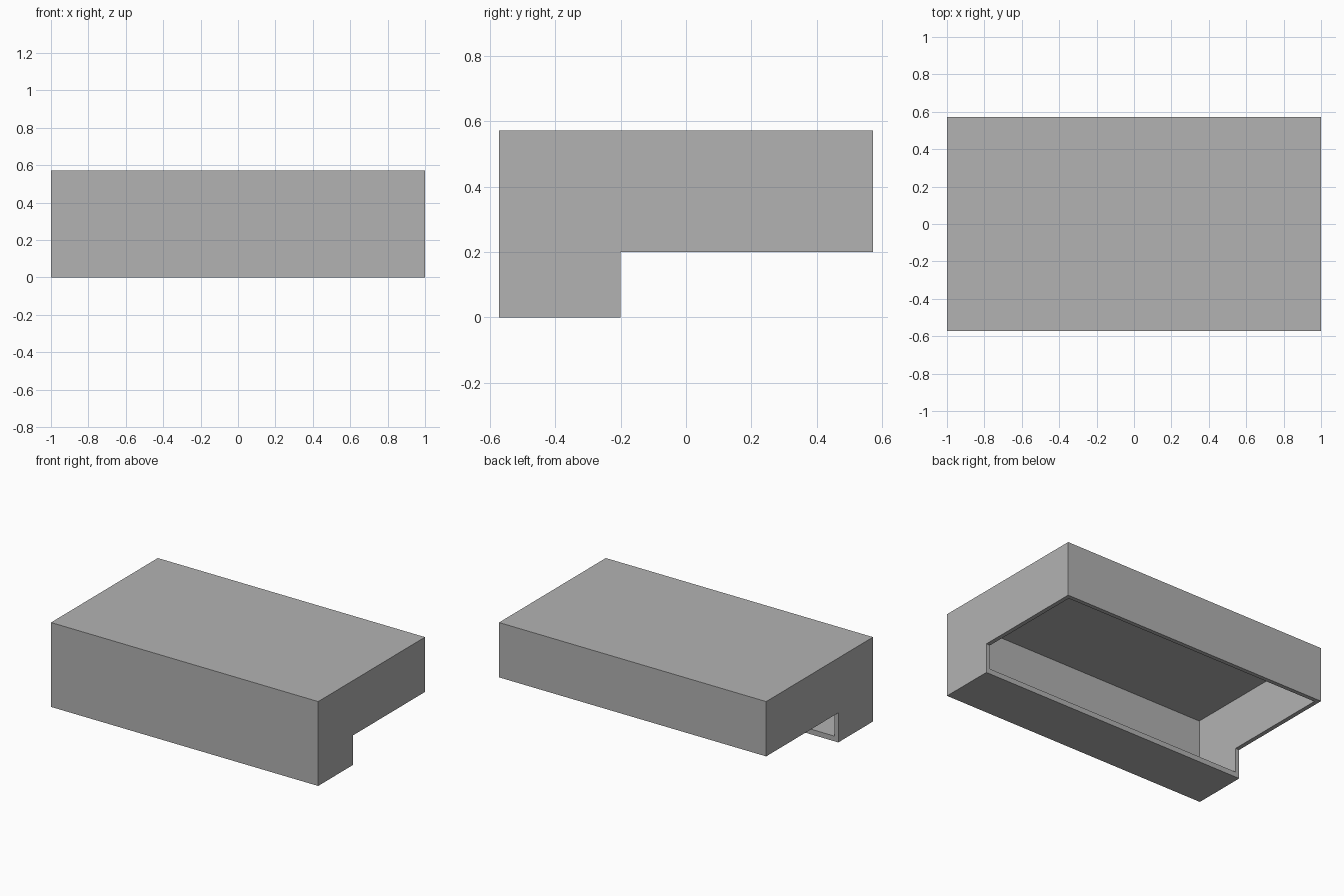
import bpy
import bmesh
from mathutils import Matrix

default = bpy.data.objects.get("Cube")
if default:
    bpy.data.objects.remove(default, do_unlink=True)

HALF_X, HALF_Y, HEIGHT = 1.0, 0.571, 0.571
STEP_Y, STEP_Z = -0.2, 0.2
WALL, FLOOR = 0.0286, 0.035

# One plain grey for the whole shell
grey = bpy.data.materials.new("plain grey")
grey.use_nodes = True
colour = (0.448, 0.448, 0.448, 1)
grey.diffuse_color = colour
grey.node_tree.nodes["Principled BSDF"].inputs["Base Color"].default_value = colour


def prism(name, profile, half_width):
    """Extrude a (y, z) outline along x, centred on x = 0."""
    bm = bmesh.new()
    face = bm.faces.new([bm.verts.new((-half_width, y, z)) for y, z in profile])
    result = bmesh.ops.extrude_face_region(bm, geom=[face])
    moved = [v for v in result["geom"] if isinstance(v, bmesh.types.BMVert)]
    bmesh.ops.transform(bm, matrix=Matrix.Translation((2 * half_width, 0, 0)), verts=moved)
    bmesh.ops.recalc_face_normals(bm, faces=bm.faces)
    mesh = bpy.data.meshes.new(name)
    bm.to_mesh(mesh)
    bm.free()
    mesh.materials.append(grey)
    obj = bpy.data.objects.new(name, mesh)
    bpy.context.collection.objects.link(obj)
    return obj


# Stepped outer body with a deeper front section
shell = prism("stepped_cover_shell", [
    (-HALF_Y, 0), (STEP_Y, 0), (STEP_Y, STEP_Z),
    (HALF_Y, STEP_Z), (HALF_Y, HEIGHT), (-HALF_Y, HEIGHT)], HALF_X)

# Cavity, open through the step underneath
y, top = HALF_Y - WALL, HEIGHT - WALL
cavity = prism("cavity_cutter", [(-y, FLOOR), (y, FLOOR), (y, top), (-y, top)], HALF_X - WALL)
cavity.hide_render = True

hollow = shell.modifiers.new("hollow", "BOOLEAN")
hollow.operation = "DIFFERENCE"
hollow.solver = "EXACT"
hollow.object = cavity
bpy.context.view_layer.objects.active = shell
shell.select_set(True)
bpy.ops.object.modifier_apply(modifier=hollow.name)
bpy.data.objects.remove(cavity, do_unlink=True)
